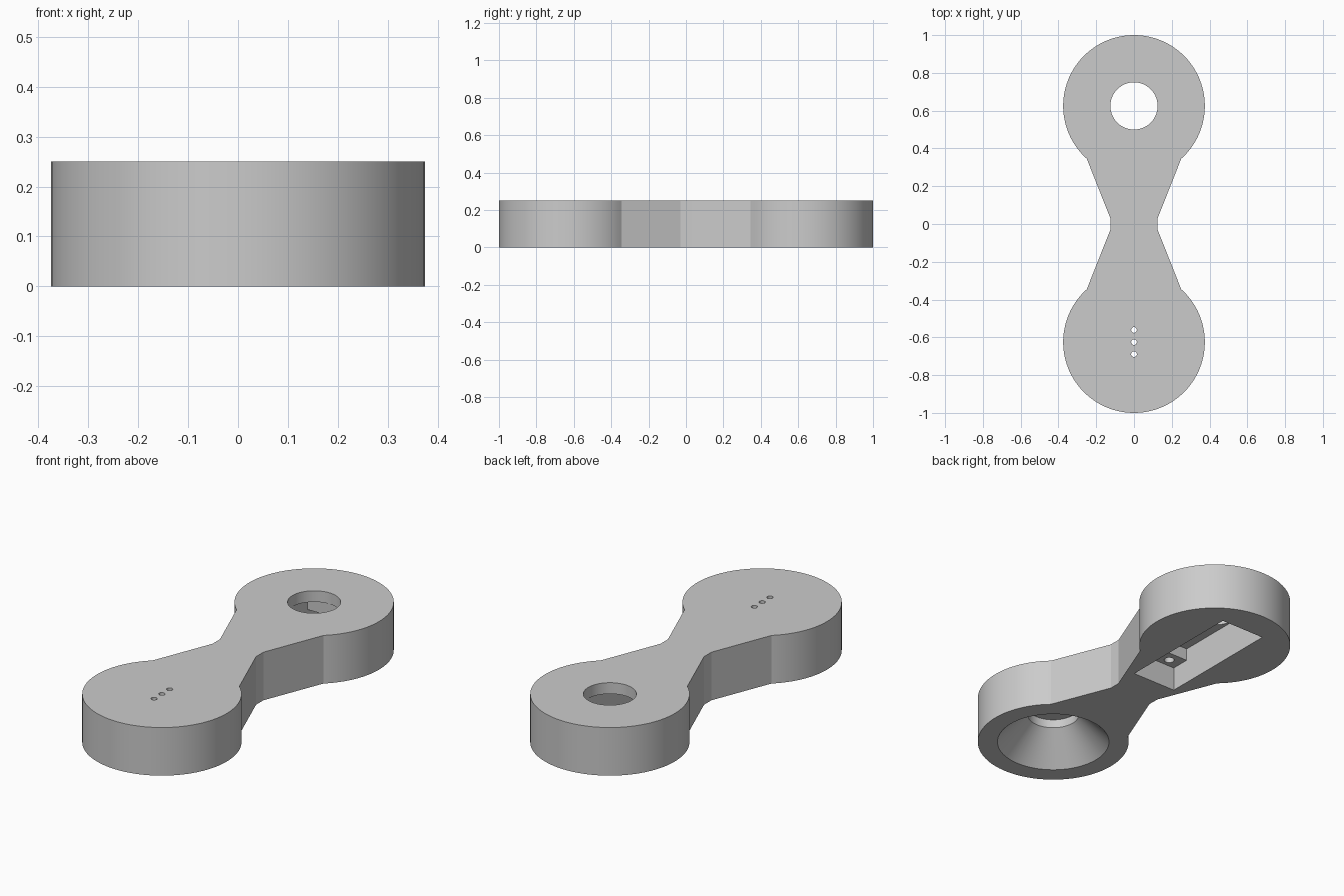
import bpy
import bmesh
import math
from mathutils import Matrix

old = bpy.data.objects.get("Cube")
if old:
    bpy.data.objects.remove(old, do_unlink=True)

HEIGHT = 0.25
END_Y = 0.625      # centre of each round end
END_R = 0.375

grey = bpy.data.materials.new("plain_grey")
grey.use_nodes = True
colour = (0.6, 0.6, 0.6, 1)
grey.diffuse_color = colour
grey.node_tree.nodes["Principled BSDF"].inputs["Base Color"].default_value = colour


def make_object(name, bm):
    bmesh.ops.recalc_face_normals(bm, faces=bm.faces)
    mesh = bpy.data.meshes.new(name)
    bm.to_mesh(mesh)
    bm.free()
    mesh.materials.append(grey)
    obj = bpy.data.objects.new(name, mesh)
    bpy.context.collection.objects.link(obj)
    return obj


def tapered_cutter(name, x, y, z0, z1, r0, r1, sides=96):
    bm = bmesh.new()
    bmesh.ops.create_cone(bm, cap_ends=True, segments=sides, radius1=r0, radius2=r1,
                          depth=z1 - z0,
                          matrix=Matrix.Translation((x, y, (z0 + z1) / 2)))
    return make_object(name, bm)


def box_cutter(name, half_x, y0, y1, z0, z1):
    bm = bmesh.new()
    size = Matrix.Diagonal((2 * half_x, y1 - y0, z1 - z0, 1))
    place = Matrix.Translation((0, (y0 + y1) / 2, (z0 + z1) / 2))
    bmesh.ops.create_cube(bm, size=1, matrix=place @ size)
    return make_object(name, bm)


# Body outline: two round ends joined by a pinched waist
start = -math.acos(0.25 / END_R)
steps = 96
back = []
for i in range(steps + 1):
    a = start + (math.pi - 2 * start) * i / steps
    back.append((END_R * math.cos(a), END_Y + END_R * math.sin(a)))
half = [(0.125, 0.03)] + back + [(-0.125, 0.03)]
outline = half + [(-x, -y) for x, y in half]

bm = bmesh.new()
base = bm.faces.new([bm.verts.new((x, y, 0)) for x, y in outline])
top = bmesh.ops.extrude_face_region(bm, geom=[base])
bmesh.ops.translate(bm, vec=(0, 0, HEIGHT),
                    verts=[v for v in top["geom"] if isinstance(v, bmesh.types.BMVert)])
body = make_object("body", bm)

cutters = []

# Front end: flared recess below, short bore, three pin holes in the top
cutters.append(tapered_cutter("flare", 0, -END_Y, -0.01, 0.155, 0.287, 0.127))
cutters.append(tapered_cutter("flare_bore", 0, -END_Y, 0.14, 0.2, 0.127, 0.127))
for i in (-1, 0, 1):
    cutters.append(tapered_cutter("pin_hole", 0, -END_Y + i * 0.064, 0.17, 0.3,
                                  0.015, 0.015, 24))

# Back end: stepped slot below, round opening in the top
cutters.append(box_cutter("slot", 0.128, 0.155, 0.84, -0.05, 0.127))
cutters.append(box_cutter("slot_pocket", 0.128, 0.255, 0.755, 0.1, 0.192))
cutters.append(tapered_cutter("top_opening", 0, END_Y, 0.17, 0.3, 0.125, 0.125))

# Blind screw holes in the slot ledges
for x in (-0.06, 0.06):
    for y in (0.2, 0.798):
        cutters.append(tapered_cutter("screw_hole", x, y, 0.11, 0.2, 0.025, 0.025, 24))

# Cut everything out, then drop the cutters
bpy.ops.object.select_all(action="DESELECT")
body.select_set(True)
bpy.context.view_layer.objects.active = body
for cutter in cutters:
    cutter.hide_render = True
    cut = body.modifiers.new(cutter.name, "BOOLEAN")
    cut.operation = "DIFFERENCE"
    cut.solver = "EXACT"
    cut.object = cutter
    bpy.ops.object.modifier_apply(modifier=cut.name)
    bpy.data.objects.remove(cutter, do_unlink=True)

# Smooth curved walls, crisp rims
bpy.ops.object.shade_smooth_by_angle(angle=math.radians(20))
